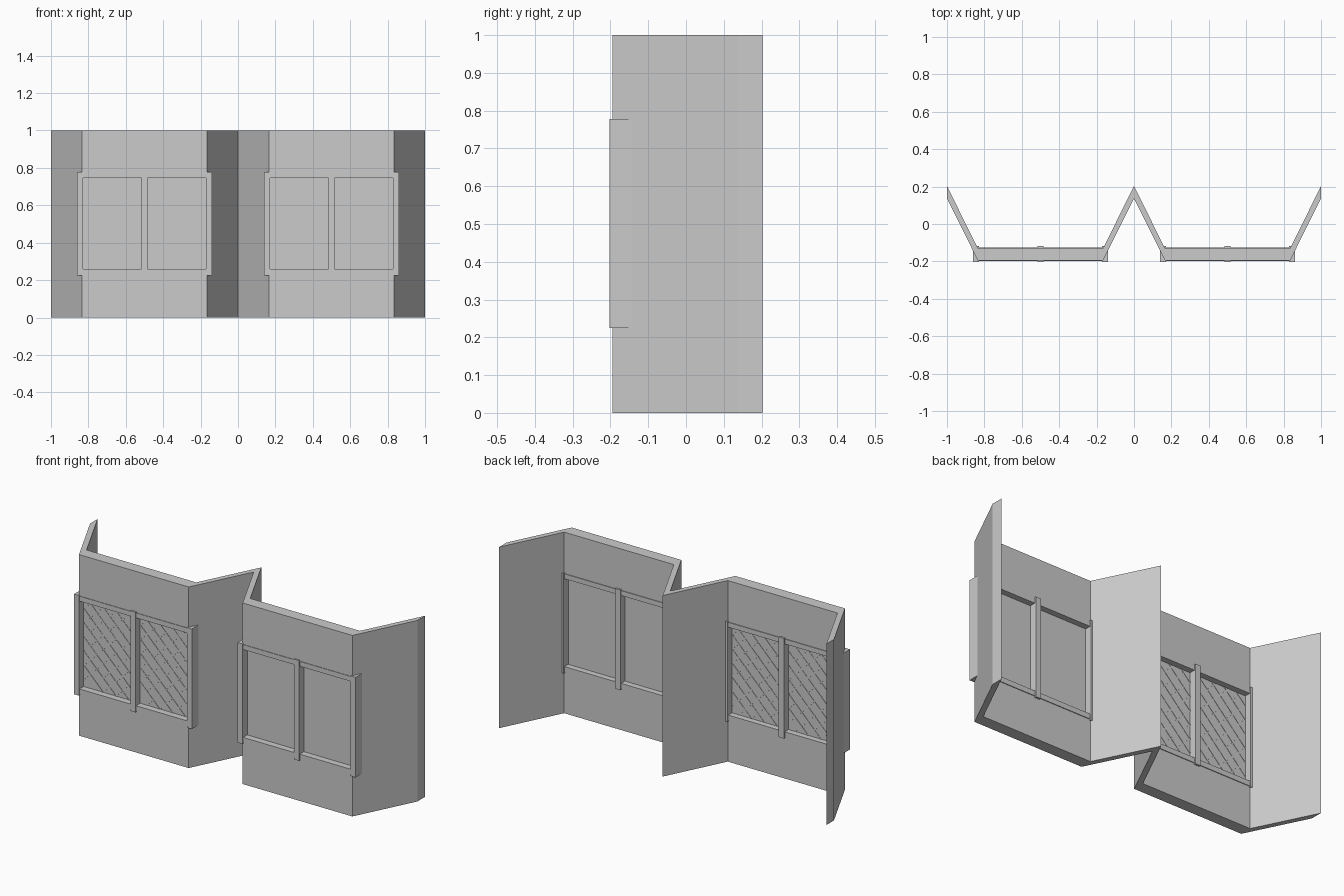
import bpy, bmesh
from mathutils import Vector

cube = bpy.data.objects.get("Cube")
if cube:
    bpy.data.objects.remove(cube, do_unlink=True)

grey = bpy.data.materials.new("plain grey")
grey.use_nodes = True
grey.diffuse_color = (0.6, 0.6, 0.6, 1)
grey.node_tree.nodes["Principled BSDF"].inputs["Base Color"].default_value = (0.6, 0.6, 0.6, 1)


def finish(name, bm):
    bmesh.ops.recalc_face_normals(bm, faces=bm.faces[:])
    mesh = bpy.data.meshes.new(name)
    bm.to_mesh(mesh)
    bm.free()
    mesh.materials.append(grey)
    obj = bpy.data.objects.new(name, mesh)
    bpy.context.scene.collection.objects.link(obj)
    return obj


def add_box(bm, x0, x1, y0, y1, z0, z1):
    verts = bmesh.ops.create_cube(bm, size=1)["verts"]
    for v in verts:
        v.co = ((x0 + x1) / 2 + v.co.x * (x1 - x0),
                (y0 + y1) / 2 + v.co.y * (y1 - y0),
                (z0 + z1) / 2 + v.co.z * (z1 - z0))


def box(name, *size):
    bm = bmesh.new()
    add_box(bm, *size)
    return finish(name, bm)


# Folded wall: a zigzag plan, thickened in depth and raised
FRONT, BACK, DEPTH = -0.195, 0.203, 0.066
half = [(0, BACK - DEPTH), (0.165, FRONT), (0.835, FRONT), (1, BACK - DEPTH)]
plan = [(-x, y) for x, y in reversed(half[1:])] + half
outline = plan + [(x, y + DEPTH) for x, y in reversed(plan)]
bm = bmesh.new()
base = bm.faces.new([bm.verts.new((x, y, 0)) for x, y in outline])
top = bmesh.ops.extrude_face_region(bm, geom=[base])["geom"]
bmesh.ops.translate(bm, vec=(0, 0, 1),
                    verts=[g for g in top if isinstance(g, bmesh.types.BMVert)])
wall = finish("folded_wall", bm)

# Window layout, measured from the centre of each bay
POST, EDGE, MULLION = 0.36, 0.33, 0.016
SILL, HEAD = 0.26, 0.745
GLASS_Y = -0.16

# Openings through the wall
bm = bmesh.new()
for cx in (-0.5, 0.5):
    add_box(bm, cx - EDGE, cx + EDGE, -0.3, 0, SILL, HEAD)
cutter = finish("opening_cutter", bm)
cutter.hide_render = True
cutter.hide_viewport = True
cut = wall.modifiers.new("openings", "BOOLEAN")
cut.operation = "DIFFERENCE"
cut.solver = "EXACT"
cut.object = cutter

# Frames and panes
for side, cx in (("right", -0.5), ("left", 0.5)):
    for name, a, b in (("outer_post", -POST, -EDGE), ("mullion", -MULLION, MULLION),
                       ("inner_post", EDGE, POST)):
        box(f"{side}_{name}", cx + a, cx + b, -0.203, -0.118, 0.225, 0.778)
    for name, z0, z1 in (("bottom_rail", 0.232, SILL), ("top_rail", HEAD, 0.772)):
        box(f"{side}_{name}", cx - EDGE, cx + EDGE, -0.198, -0.125, z0, z1)
    box(f"{side}_glass", cx - EDGE, cx + EDGE, GLASS_Y - 0.002, GLASS_Y + 0.002, SILL, HEAD)


# Diagonal lattice on the panes of the right bay
def add_bar(bm, p, q, width=0.006, depth=0.008):
    along = q - p
    across = Vector((-along.y, along.x)).normalized() * width / 2
    ring = [p + across, q + across, q - across, p - across]
    face = bm.faces.new([bm.verts.new((c.x, GLASS_Y - depth / 2, c.y)) for c in ring])
    new = bmesh.ops.extrude_face_region(bm, geom=[face])["geom"]
    bmesh.ops.translate(bm, vec=(0, depth, 0),
                        verts=[g for g in new if isinstance(g, bmesh.types.BMVert)])


bm = bmesh.new()
width, height = EDGE - MULLION, HEAD - SILL
step = width / 4
for left in (-0.5 - EDGE, -0.5 + MULLION):
    for i in range(-3, 6):
        start = (i + 0.5) * step
        z0, z1 = max(0, start), min(height, start + width)
        if z1 - z0 < 0.02:
            continue
        a, b = z0 - start, z1 - start
        add_bar(bm, Vector((left + a, SILL + z0)), Vector((left + b, SILL + z1)))
        add_bar(bm, Vector((left + width - a, SILL + z0)),
                Vector((left + width - b, SILL + z1)))
finish("right_lattice", bm)
